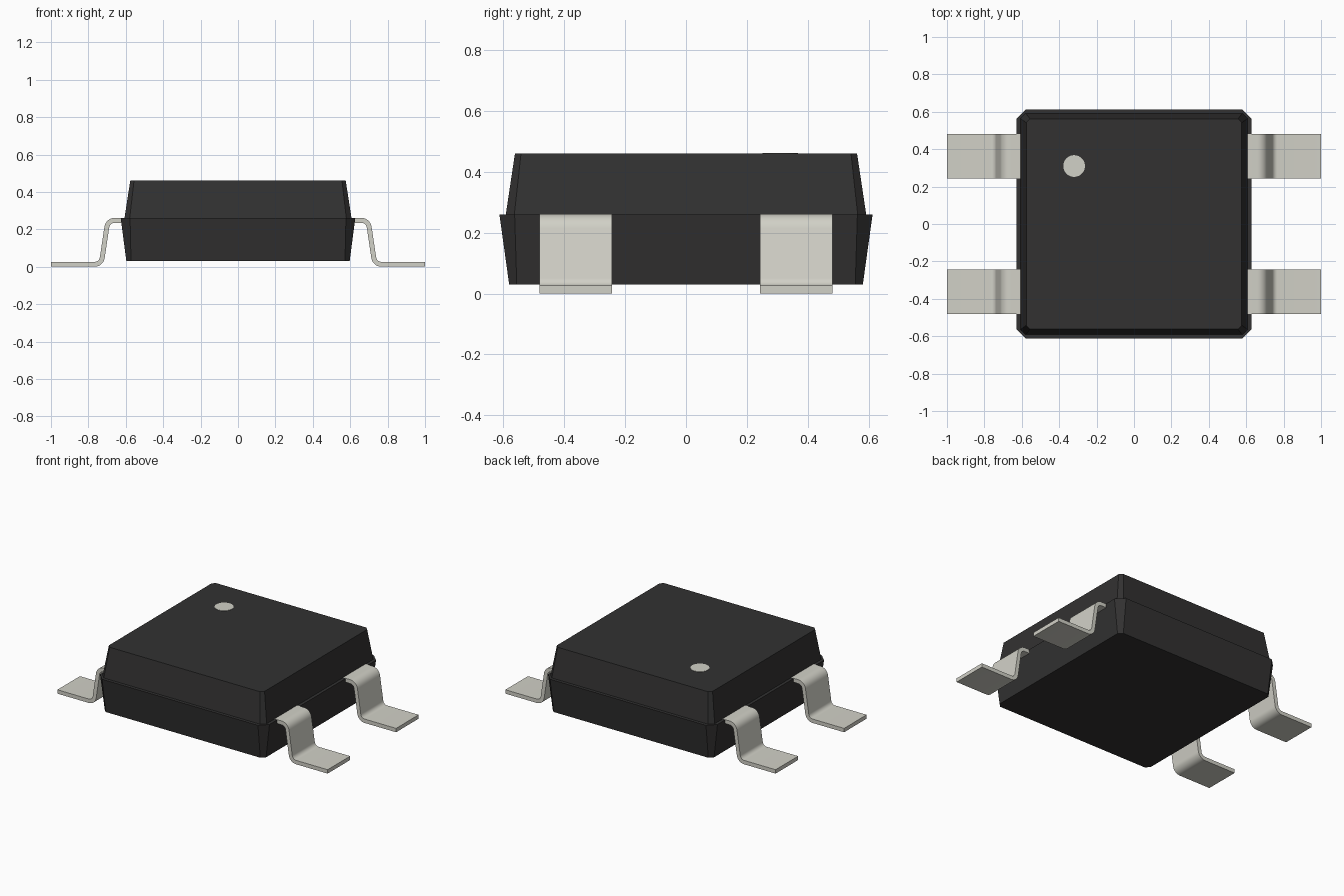
import bpy
import bmesh
import math
from mathutils import Vector

if "Cube" in bpy.data.objects:
    bpy.data.objects.remove(bpy.data.objects["Cube"], do_unlink=True)


def make_material(name, rgb):
    mat = bpy.data.materials.new(name)
    mat.use_nodes = True
    color = (*rgb, 1.0)
    mat.diffuse_color = color
    mat.node_tree.nodes["Principled BSDF"].inputs["Base Color"].default_value = color
    return mat


black = make_material("black plastic", (0.032, 0.031, 0.031))
metal = make_material("pale tinned metal", (0.64, 0.635, 0.57))


def add_object(name, bm, mat):
    bmesh.ops.recalc_face_normals(bm, faces=bm.faces)
    mesh = bpy.data.meshes.new(name)
    bm.to_mesh(mesh)
    bm.free()
    mesh.materials.append(mat)
    obj = bpy.data.objects.new(name, mesh)
    bpy.context.collection.objects.link(obj)
    return obj


def loft(name, rings, mat):
    """Solid between two rings with the same number of points."""
    bm = bmesh.new()
    low, high = [[bm.verts.new(p) for p in ring] for ring in rings]
    bm.faces.new(low)
    bm.faces.new(high)
    n = len(low)
    for i in range(n):
        j = (i + 1) % n
        bm.faces.new((low[i], low[j], high[j], high[i]))
    return add_object(name, bm, mat)


def chamfered_ring(hx, hy, cut, z):
    pts = []
    for sx, sy in ((1, 1), (-1, 1), (-1, -1), (1, -1)):
        pair = [(sx * hx, sy * (hy - cut), z), (sx * (hx - cut), sy * hy, z)]
        pts += pair if sx * sy > 0 else pair[::-1]
    return pts


def fillet(a, corner, b, radius, steps=8):
    """Arc points rounding a corner between two straight runs."""
    u, v = (a - corner).normalized(), (b - corner).normalized()
    half = u.angle(v) / 2
    centre = corner + (u + v).normalized() * radius / math.sin(half)
    start = corner + u * radius / math.tan(half) - centre
    end = corner + v * radius / math.tan(half) - centre
    total = start.angle(end)
    return [centre + (start * math.sin(total * (1 - i / steps))
                      + end * math.sin(total * i / steps)) / math.sin(total)
            for i in range(steps + 1)]


# Two moulded body halves, tapering away from the seam
SEAM = 0.26
loft("lower_body", [chamfered_ring(0.597, 0.581, 0.025, 0.03),
                    chamfered_ring(0.627, 0.613, 0.05, SEAM)], black)
loft("upper_body", [chamfered_ring(0.607, 0.592, 0.028, SEAM),
                    chamfered_ring(0.576, 0.562, 0.02, 0.46)], black)

# Orientation dot on the top face
bm = bmesh.new()
bmesh.ops.create_cone(bm, cap_ends=True, segments=40, radius1=0.058,
                      radius2=0.058, depth=0.004)
bmesh.ops.translate(bm, verts=bm.verts, vec=(-0.32, 0.31, 0.46))
add_object("orientation_dot", bm, metal)

# Gull-wing lead: centre line with two rounded bends, thickened to a profile
THICK = 0.026
path = [Vector(p) for p in ((0.58, SEAM + 0.001 - THICK / 2), (0.696, SEAM + 0.001 - THICK / 2),
                            (0.731, THICK / 2), (1.0, THICK / 2))]
line = ([path[0]] + fillet(path[0], path[1], path[2], 0.042)
        + fillet(path[1], path[2], path[3], 0.042) + [path[3]])
upper, lower = [], []
for i, p in enumerate(line):
    tangent = (line[min(i + 1, len(line) - 1)] - line[max(i - 1, 0)]).normalized()
    if i in (0, 1, len(line) - 2, len(line) - 1):
        tangent = Vector((1, 0))
    normal = Vector((-tangent.y, tangent.x))
    upper.append(p + normal * THICK / 2)
    lower.append(p - normal * THICK / 2)
profile = upper + lower[::-1]

for side, sx in (("left", 1), ("right", -1)):
    for place, y in (("front", -0.362), ("back", 0.362)):
        rings = [[(sx * p.x, y + dy, p.y) for p in profile] for dy in (-0.119, 0.119)]
        lead = loft(f"{place}_{side}_lead", rings, metal)
        bpy.ops.object.select_all(action="DESELECT")
        lead.select_set(True)
        bpy.context.view_layer.objects.active = lead
        bpy.ops.object.shade_smooth_by_angle(angle=math.radians(35))
